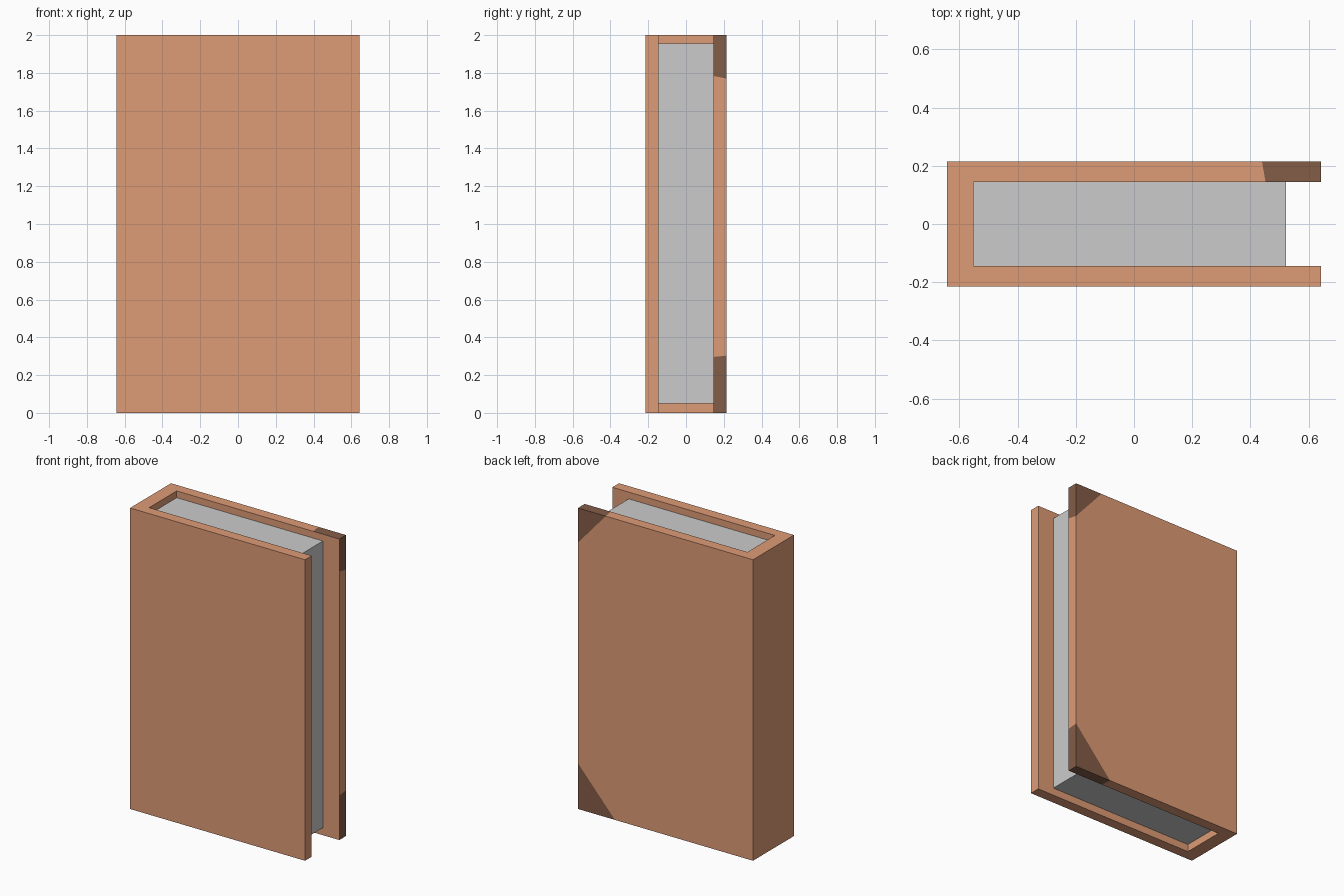
import bpy, bmesh, math
from mathutils import Vector

if "Cube" in bpy.data.objects:
    bpy.data.objects.remove(bpy.data.objects["Cube"])

H, W, D = 2.0, 0.643, 0.215      # height, half width, half depth
INNER, SPINE, PAGE_EDGE = 0.145, -0.552, 0.523


def material(name, color):
    m = bpy.data.materials.new(name)
    m.diffuse_color = (*color, 1)
    m.use_nodes = True
    m.node_tree.nodes["Principled BSDF"].inputs["Base Color"].default_value = m.diffuse_color
    return m


def prism(name, profile, z0, z1):
    """Start a bmesh by extruding an xy profile from z0 to z1."""
    bm = bmesh.new()
    face = bm.faces.new([bm.verts.new((x, y, z0)) for x, y in profile])
    ext = bmesh.ops.extrude_face_region(bm, geom=[face])["geom"]
    bmesh.ops.translate(bm, vec=(0, 0, z1 - z0),
                        verts=[v for v in ext if isinstance(v, bmesh.types.BMVert)])
    bmesh.ops.recalc_face_normals(bm, faces=bm.faces)
    return bm


def finish(name, bm, mats=()):
    me = bpy.data.meshes.new(name)
    bm.to_mesh(me)
    bm.free()
    for m in mats:
        me.materials.append(m)
    ob = bpy.data.objects.new(name, me)
    bpy.context.collection.objects.link(ob)


leather = material("leather", (0.73, 0.33, 0.18))
dark_leather = material("dark_leather", (0.23, 0.11, 0.064))

# Cover: U-shaped shell made of spine and two boards
cover = prism("cover", [(-W, -D), (W, -D), (W, -INNER), (SPINE, -INNER),
                        (SPINE, INNER), (W, INNER), (W, D), (-W, D)], 0, H)

# Dark corners of the back board: slanted cuts, painted on the corner side
corner_planes = [
    [(0.44, D, H), (0.452, INNER, H), (W, D, 1.77)],
    [(0.372, D, 0), (W, INNER, 0.296), (W, D, 0.303)],
]
for pts in corner_planes:
    a, b, c = map(Vector, pts)
    normal = (b - a).cross(c - a).normalized()
    if normal.x < 0:
        normal.negate()
    bmesh.ops.bisect_plane(cover, geom=cover.verts[:] + cover.edges[:] + cover.faces[:],
                           plane_co=a, plane_no=normal, dist=1e-5)
    for f in cover.faces:
        mid = f.calc_center_median()
        if mid.y > INNER + 0.01 and (mid - a).dot(normal) > 1e-4:
            f.material_index = 1
# Remove leftover cut lines, keeping the colour borders
bmesh.ops.dissolve_limit(cover, angle_limit=math.radians(1), verts=cover.verts[:],
                         edges=cover.edges[:], delimit={'MATERIAL'})
finish("cover", cover, [leather, dark_leather])

# Page block, set back from the cover edges
pages = prism("pages", [(SPINE, -INNER), (PAGE_EDGE, -INNER),
                        (PAGE_EDGE, INNER), (SPINE, INNER)], 0.05, 1.955)
finish("pages", pages)
